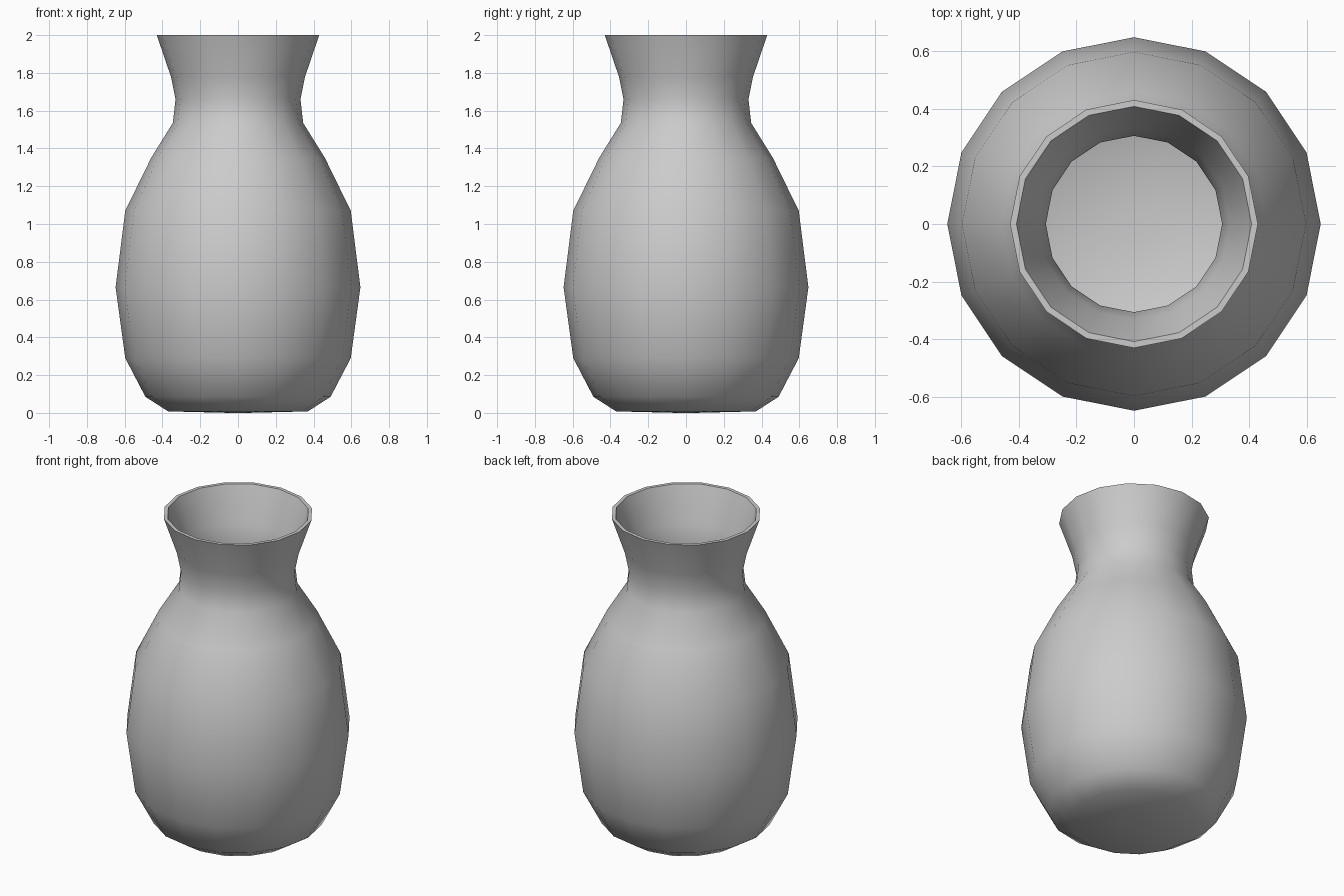
import bpy, bmesh, math

cube = bpy.data.objects.get("Cube")
if cube:
    bpy.data.objects.remove(cube, do_unlink=True)

SIDES = 16

clay = bpy.data.materials.new("light grey clay")
clay.use_nodes = True
colour = (0.6, 0.6, 0.6, 1)
clay.diffuse_color = colour
clay.node_tree.nodes["Principled BSDF"].inputs["Base Color"].default_value = colour

# Outer wall from base to lip, as (radius, height)
outer = [(0.04, 0), (0.37, 0.008), (0.49, 0.085), (0.597, 0.29), (0.648, 0.665),
         (0.597, 1.07), (0.46, 1.35), (0.345, 1.535), (0.331, 1.66),
         (0.355, 1.78), (0.43, 2)]
# Inner wall from lip down to the floor
inner = [(0.408, 2), (0.332, 1.78), (0.306, 1.66), (0.322, 1.53), (0.438, 1.34),
         (0.573, 1.06), (0.623, 0.665), (0.574, 0.3), (0.475, 0.105),
         (0.36, 0.033), (0.04, 0.025)]

# Spin the profile into rings and bridge them
bm = bmesh.new()
rings = []
for r, z in outer + inner:
    angles = [2 * math.pi * i / SIDES for i in range(SIDES)]
    rings.append([bm.verts.new((r * math.cos(a), r * math.sin(a), z)) for a in angles])
for low, high in zip(rings, rings[1:]):
    for i in range(SIDES):
        j = (i + 1) % SIDES
        bm.faces.new((low[i], low[j], high[j], high[i]))

# Close the underside and the inner floor
bm.faces.new(rings[0][::-1])
bm.faces.new(rings[-1])
bmesh.ops.recalc_face_normals(bm, faces=bm.faces)

mesh = bpy.data.meshes.new("vase")
bm.to_mesh(mesh)
bm.free()
mesh.materials.append(clay)
vase = bpy.data.objects.new("vase", mesh)
bpy.context.collection.objects.link(vase)

# Smooth walls with a crisp lip
bpy.ops.object.select_all(action='DESELECT')
vase.select_set(True)
bpy.context.view_layer.objects.active = vase
bpy.ops.object.shade_smooth_by_angle(angle=math.radians(60))
